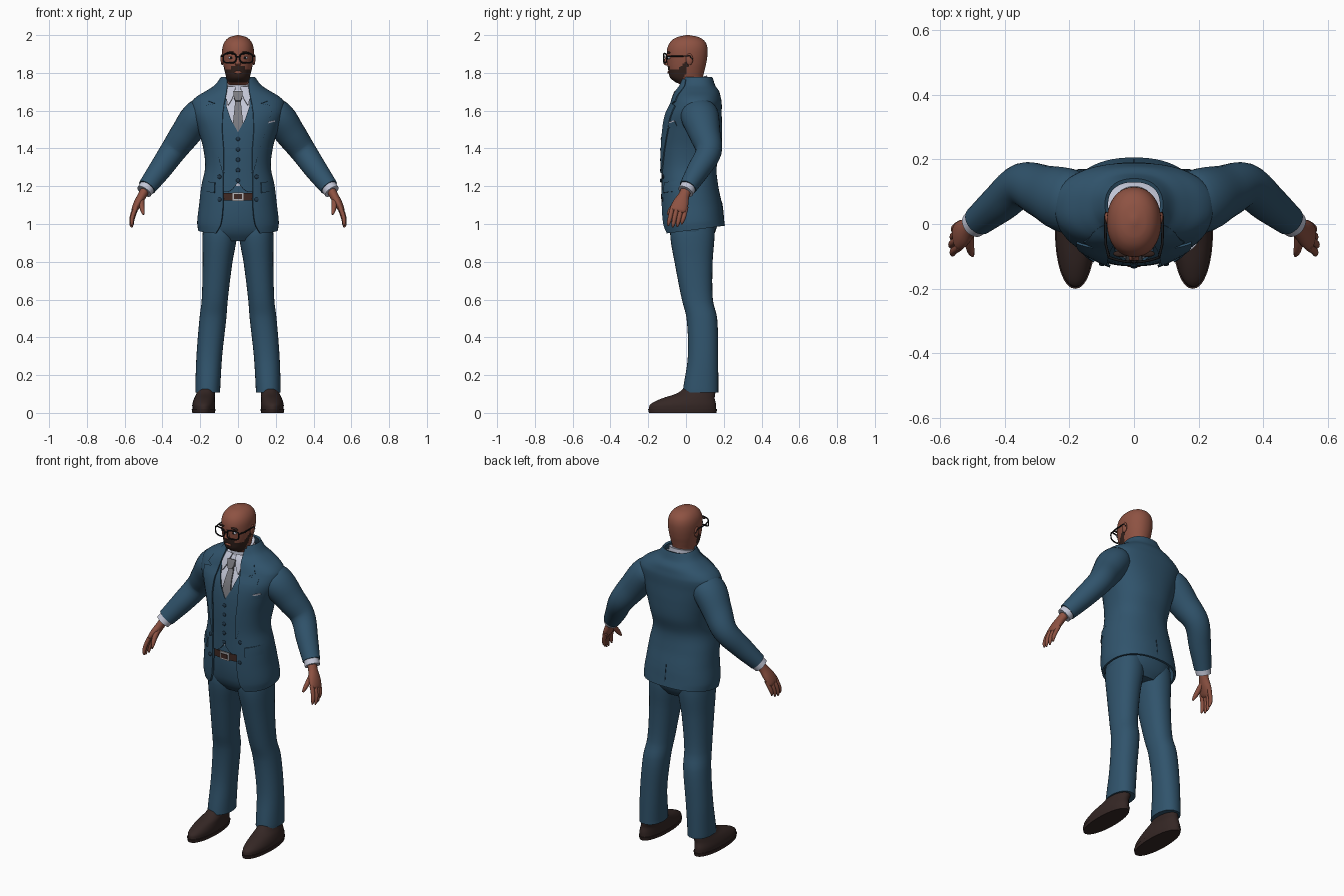
import bpy, bmesh, math
from mathutils import Vector, Matrix

if "Cube" in bpy.data.objects:
    bpy.data.objects.remove(bpy.data.objects["Cube"])


def material(name, r, g, b):
    m = bpy.data.materials.new(name)
    m.use_nodes = True
    m.diffuse_color = (r, g, b, 1)
    m.node_tree.nodes["Principled BSDF"].inputs["Base Color"].default_value = (r, g, b, 1)
    return m


SUIT = material("suit blue", .03, .088, .15)
TRIM = material("dark blue", .015, .04, .07)
SKIN = material("skin", .27, .085, .055)
BEARD = material("beard brown", .035, .017, .013)
SHIRT = material("shirt white", .55, .57, .68)
TIE = material("tie grey", .2, .2, .22)
BELT = material("belt brown", .05, .022, .017)
SHOE = material("shoe brown", .035, .02, .018)
BLACK = material("frame black", .008, .008, .009)
METAL = material("buckle metal", .45, .45, .47)


def finish(name, bm, mat, thick=0):
    bmesh.ops.recalc_face_normals(bm, faces=bm.faces)
    me = bpy.data.meshes.new(name)
    bm.to_mesh(me)
    bm.free()
    ob = bpy.data.objects.new(name, me)
    bpy.context.collection.objects.link(ob)
    me.materials.append(mat)
    bpy.ops.object.select_all(action="DESELECT")
    ob.select_set(True)
    bpy.context.view_layer.objects.active = ob
    if thick:
        mod = ob.modifiers.new("cloth", "SOLIDIFY")
        mod.thickness, mod.offset = thick, 0
        bpy.ops.object.modifier_apply(modifier=mod.name)
    bpy.ops.object.shade_smooth_by_angle(angle=math.radians(40))
    return ob


def smooth(rows, sub):
    """Spline through rows of (x, y, z, a, b, ...), spaced by distance."""
    t = [0]
    for p, q in zip(rows, rows[1:]):
        t.append(t[-1] + (Vector(q[:3]) - Vector(p[:3])).length)
    last = len(rows) - 1

    def slope(i, k):
        lo, hi = max(i - 1, 0), min(i + 1, last)
        return (rows[hi][k] - rows[lo][k]) / (t[hi] - t[lo])
    out = []
    for i in range(last):
        d = t[i + 1] - t[i]
        for j in range(sub):
            u = j / sub
            h = u * u * (3 - 2 * u)
            out.append([rows[i][k] * (1 - h) + rows[i + 1][k] * h
                        + d * (slope(i, k) * u * (1 - u) ** 2 - slope(i + 1, k) * u * u * (1 - u))
                        for k in range(len(rows[0]))])
    return out + [list(rows[-1])]


def loft(name, mat, rows, s=1, flat=True, p=2, n=32, sub=4, bend=None, thick=0):
    """Skin over level rings, or rings square to the path; a sixth value opens the front."""
    rows = smooth(rows, sub)
    bm, rings = bmesh.new(), []
    is_open = len(rows[0]) > 5
    for i, r in enumerate(rows):
        c = Vector(r[:3])
        side, other = Vector((1, 0, 0)), Vector((0, 1, 0))
        if not flat:
            tan = (Vector(rows[min(i + 1, len(rows) - 1)][:3]) - Vector(rows[max(i - 1, 0)][:3])).normalized()
            side = (other - tan * other.dot(tan)).normalized()
            other = tan.cross(side)
        a0 = math.asin((r[5] / r[3]) ** (p / 2)) if is_open else 0
        ring = []
        for j in range(n + is_open):
            a = a0 + (2 * math.pi - 2 * a0) * j / n
            u, w = math.sin(a), -math.cos(a)
            v = c + side * r[3] * math.copysign(abs(u) ** (2 / p), u) \
                + other * r[4] * math.copysign(abs(w) ** (2 / p), w)
            if bend:
                v.z += bend(v)
            ring.append(bm.verts.new((v.x * s, v.y, v.z)))
        rings.append(ring)
    for q, r in zip(rings, rings[1:]):
        for j in range(n):
            k = (j + 1) % len(q)
            bm.faces.new((q[j], q[k], r[k], r[j]))
    if not is_open:
        bm.faces.new(rings[0])
        bm.faces.new(rings[-1])
    return finish(name, bm, mat, thick)


# Jacket outline: x, y, z, half width, half depth, half front opening
TORSO = [(0, .06, 1.775, .085, .075, .06), (0, .06, 1.73, .12, .09, .06), (0, .06, 1.7, .165, .11, .065),
         (0, .058, 1.67, .215, .12, .07), (0, .055, 1.64, .24, .128, .077), (0, .04, 1.58, .235, .143, .087),
         (0, .032, 1.5, .206, .153, .088), (0, .025, 1.4, .178, .155, .08), (0, .013, 1.3, .168, .143, .078),
         (0, .017, 1.2, .188, .148, .078), (0, .027, 1.1, .2, .158, .078), (0, .035, 1.0, .21, .16, .09),
         (0, .042, .95, .206, .158, .115)]
P = 2.3
DENSE = smooth(TORSO, 6)


def surface_y(x, z, sign=-1):
    for q, r in zip(DENSE, DENSE[1:]):
        if r[2] <= z <= q[2]:
            break
    u = (z - q[2]) / (r[2] - q[2])
    y, a, b = (q[k] + (r[k] - q[k]) * u for k in (1, 3, 4))
    return y + sign * b * (1 - min(abs(x) / a, .995) ** P) ** (1 / P)


def ribbon(name, mat, rows, lift, thick=.008, s=1, slope=0, sign=-1, cross=8, sub=4):
    """Cloth plate lying on the torso, from rows of (z, x0, x1)."""
    bm, grid = bmesh.new(), []
    steps = [[p + (q - p) * j / sub for p, q in zip(a, b)] for a, b in zip(rows, rows[1:]) for j in range(sub)]
    for z, x0, x1 in steps + [rows[-1]]:
        line = []
        for j in range(cross + 1):
            x = x0 + (x1 - x0) * j / cross
            h = z + slope * (x - rows[0][1])
            line.append(bm.verts.new((x * s, surface_y(x, h, sign) + sign * lift, h)))
        grid.append(line)
    for a, b in zip(grid, grid[1:]):
        for j in range(cross):
            bm.faces.new((a[j], a[j + 1], b[j + 1], b[j]))
    return finish(name, bm, mat, thick)


def ball(name, mat, loc, size, rot=0):
    bm = bmesh.new()
    bmesh.ops.create_uvsphere(bm, u_segments=20, v_segments=12, radius=1, matrix=Matrix.Translation(loc)
                              @ Matrix.Rotation(rot, 4, "Y") @ Matrix.Diagonal((*size, 1)))
    return finish(name, bm, mat)


def button(name, x, z, lift):
    ball(name, TRIM, (x, surface_y(x, z) - lift, z), (.011, .005, .011))


# Jacket with raised back hem
loft("jacket", SUIT, TORSO, p=P, n=56, sub=6, thick=.012,
     bend=lambda v: .13 * (v.y + .11) * min(1, max(0, (1.1 - v.z) / .15)))
ribbon("back_vent", TRIM, [(1.12, -.002, .002), (1.02, -.002, .002)], .006, .006, sign=1)

# Shirt, collar and tie
loft("shirt", SHIRT, [(x, y, z, a - .02, b - .02) for x, y, z, a, b, g in TORSO[1:10]], p=P, n=48)
loft("shirt_collar", SHIRT, [(0, .045, 1.7, .073, .073), (0, .045, 1.73, .07, .07), (0, .045, 1.768, .066, .067)],
     bend=lambda v: .28 * (v.y - .045))
ribbon("tie_blade", TIE, [(1.655, -.014, .014), (1.54, -.026, .026), (1.47, -.028, .028)], -.008)
ribbon("tie_knot", TIE, [(1.7, -.025, .025), (1.67, -.022, .022), (1.65, -.013, .013)], .004, .016)

# Belt and buckle
ribbon("belt", BELT, [(1.165, -.1, .1), (1.125, -.1, .1)], -.012)
ribbon("buckle", METAL, [(1.168, -.03, .03), (1.122, -.03, .03)], -.006)
ribbon("buckle_center", BELT, [(1.158, -.02, .02), (1.132, -.02, .02)], -.002)

# Trouser seat
loft("trouser_seat", SUIT, [(0, .02, 1.2, .165, .127), (0, .03, 1.1, .178, .142), (0, .032, 1.0, .185, .135),
                            (0, .033, .95, .182, .118), (0, .035, .91, .12, .09)], p=2.3)

# Buttons
for i in range(5):
    button("waistcoat_button", 0, 1.45 - .055 * i, .002)
for z in (1.25, 1.13):
    for s in (-1, 1):
        button("jacket_button", .098 * s, z, .008)

# Breast pocket with folded cloth
ribbon("breast_pocket", SUIT, [(1.53, .14, .195), (1.505, .14, .195)], .008, slope=.25)
ribbon("pocket_square", SHIRT, [(1.537, .145, .192), (1.53, .145, .192)], .009, slope=.25)

# Head and neck
head = loft("head", SKIN, [(0, .045, 1.68, .06, .06), (0, .043, 1.73, .059, .061), (0, .02, 1.752, .056, .077),
                           (0, .003, 1.775, .062, .087), (0, .002, 1.81, .071, .095), (0, .004, 1.85, .079, .103),
                           (0, .006, 1.9, .084, .108), (0, .008, 1.94, .081, .104), (0, .01, 1.97, .067, .087),
                           (0, .01, 1.99, .042, .055), (0, .01, 2.0, .006, .008)], p=2.15, n=64, sub=6)
head.data.materials.append(BEARD)
for f in head.data.polygons:
    x, y, z = f.center
    top = 1.836 if abs(x) < .035 else 1.815 + max(0, y + .045)
    f.material_index = int(1.747 < z < top and y < .012 + (z - 1.84) * .35)
loft("nose", SKIN, [(0, -.097, 1.895, .008, .008), (0, -.103, 1.87, .01, .011), (0, -.106, 1.85, .016, .014),
                    (0, -.097, 1.838, .012, .008)], n=16)
ball("lips", SKIN, (0, -.093, 1.803), (.022, .006, .007))


def wire(name, pts, radius, cyclic=False):
    cu = bpy.data.curves.new(name, "CURVE")
    cu.dimensions, cu.bevel_depth, cu.bevel_resolution = "3D", radius, 2
    sp = cu.splines.new("POLY")
    sp.points.add(len(pts) - 1)
    for p, co in zip(sp.points, pts):
        p.co = (*co, 1)
    sp.use_cyclic_u = cyclic
    cu.materials.append(BLACK)
    bpy.context.collection.objects.link(bpy.data.objects.new(name, cu))


wire("glasses_bridge", [(-.012, -.115, 1.884), (0, -.118, 1.887), (.012, -.115, 1.884)], .004)

for s, tag in ((1, "left_"), (-1, "right_")):
    # Face details and glasses
    ball(tag + "ear", SKIN, (.083 * s, .018, 1.872), (.009, .019, .031))
    ball(tag + "eye", SHIRT, (.037 * s, -.088, 1.88), (.014, .01, .007))
    ball(tag + "iris", BLACK, (.037 * s, -.096, 1.88), (.006, .004, .006))
    ball(tag + "brow", BEARD, (.04 * s, -.092, 1.908), (.025, .01, .005), .12 * s)
    rim = []
    for k in range(24):
        c, d = math.cos(k * math.pi / 12), math.sin(k * math.pi / 12)
        x = .044 + math.copysign(abs(c) ** .6, c) * .034
        rim.append((x * s, -.118 + x * x * 2.5, 1.878 + math.copysign(abs(d) ** .6, d) * .025))
    wire(tag + "glasses_rim", rim, .004, True)
    wire(tag + "glasses_temple", [(.078 * s, -.102, 1.888), (.088 * s, -.06, 1.888), (.089 * s, .02, 1.89),
                                  (.086 * s, .035, 1.87)], .004)

    # Lapels, shirt collar points, waistcoat and pocket flaps
    ribbon(tag + "lapel_collar", SUIT, [(1.765, .057, .075), (1.73, .056, .1), (1.7, .06, .128), (1.65, .07, .155),
                                        (1.638, .073, .125)], .01, s=s)
    ribbon(tag + "lapel", SUIT, [(1.638, .073, .12), (1.625, .074, .178), (1.59, .08, .175), (1.5, .084, .148),
                                 (1.4, .076, .115), (1.27, .074, .08)], .01, s=s)
    ribbon(tag + "collar_point", SHIRT, [(1.725, .012, .062), (1.69, .02, .066), (1.66, .032, .062),
                                         (1.63, .05, .054)], -.002, s=s)
    ribbon(tag + "waistcoat", SUIT, [(1.69, .064, .09), (1.62, .06, .11), (1.55, .036, .11), (1.485, 0, .11),
                                     (1.22, 0, .11), (1.185, .028, .11), (1.17, .05, .11)], -.004, s=s)
    ribbon(tag + "pocket_flap", SUIT, [(1.22, .122, .183), (1.165, .124, .19)], .011, s=s, slope=.12, cross=12)

    # Sleeve and shirt cuff
    loft(tag + "sleeve", SUIT, [(.14, .06, 1.61, .07, .055), (.2, .07, 1.58, .1, .086), (.28, .1, 1.475, .083, .08),
                                (.345, .12, 1.385, .069, .069), (.415, .065, 1.285, .06, .06),
                                (.482, .01, 1.195, .047, .049)], s=s, flat=False, n=28, sub=5)
    loft(tag + "cuff", SHIRT, [(.47, .02, 1.21, .043, .043), (.497, -.002, 1.172, .042, .042)], s=s, flat=False)

    # Hand
    loft(tag + "palm", SKIN, [(.487, .005, 1.19, .028, .024), (.508, -.012, 1.15, .03, .023),
                              (.53, -.028, 1.11, .042, .022), (.548, -.042, 1.075, .042, .016),
                              (.552, -.045, 1.066, .032, .01)], s=s, flat=False, n=20)
    for i, drop in enumerate((.008, 0, .003, .016)):
        y, x = -.077 + .024 * i, .55 - .004 * abs(i - 1)
        loft(tag + "finger", SKIN, [(x - .006, y + .006, 1.09, .012, .012), (x + .012, y - .006, 1.04, .012, .011),
                                    (x + .016, y - .014, 1.0 + drop, .01, .009),
                                    (x + .013, y - .018, .982 + drop, .004, .004)], s=s, flat=False, n=12)
    loft(tag + "thumb", SKIN, [(.512, -.025, 1.135, .016, .016), (.51, -.06, 1.1, .015, .014),
                               (.505, -.085, 1.07, .012, .011), (.5, -.098, 1.05, .005, .005)],
         s=s, flat=False, n=12)

    # Trouser leg and shoe
    loft(tag + "trouser_leg", SUIT, [(.095, .035, 1.0, .088, .115), (.097, .034, .93, .091, .117),
                                     (.108, .04, .8, .079, .101), (.123, .06, .6, .069, .082),
                                     (.133, .084, .5, .071, .081), (.152, .09, .3, .068, .08),
                                     (.16, .078, .13, .066, .093), (.16, .077, .108, .066, .094)], s=s, p=2.2)
    loft(tag + "sole", SHOE, [(.182, -.018, 0, .06, .178), (.182, -.018, .02, .063, .183)], s=s, p=2.1, sub=1)
    loft(tag + "shoe", SHOE, [(.182, -.018, .018, .059, .178), (.182, -.015, .045, .06, .174),
                              (.178, .01, .075, .055, .142), (.17, .055, .105, .049, .1),
                              (.165, .08, .15, .044, .07)], s=s, p=2.1)
